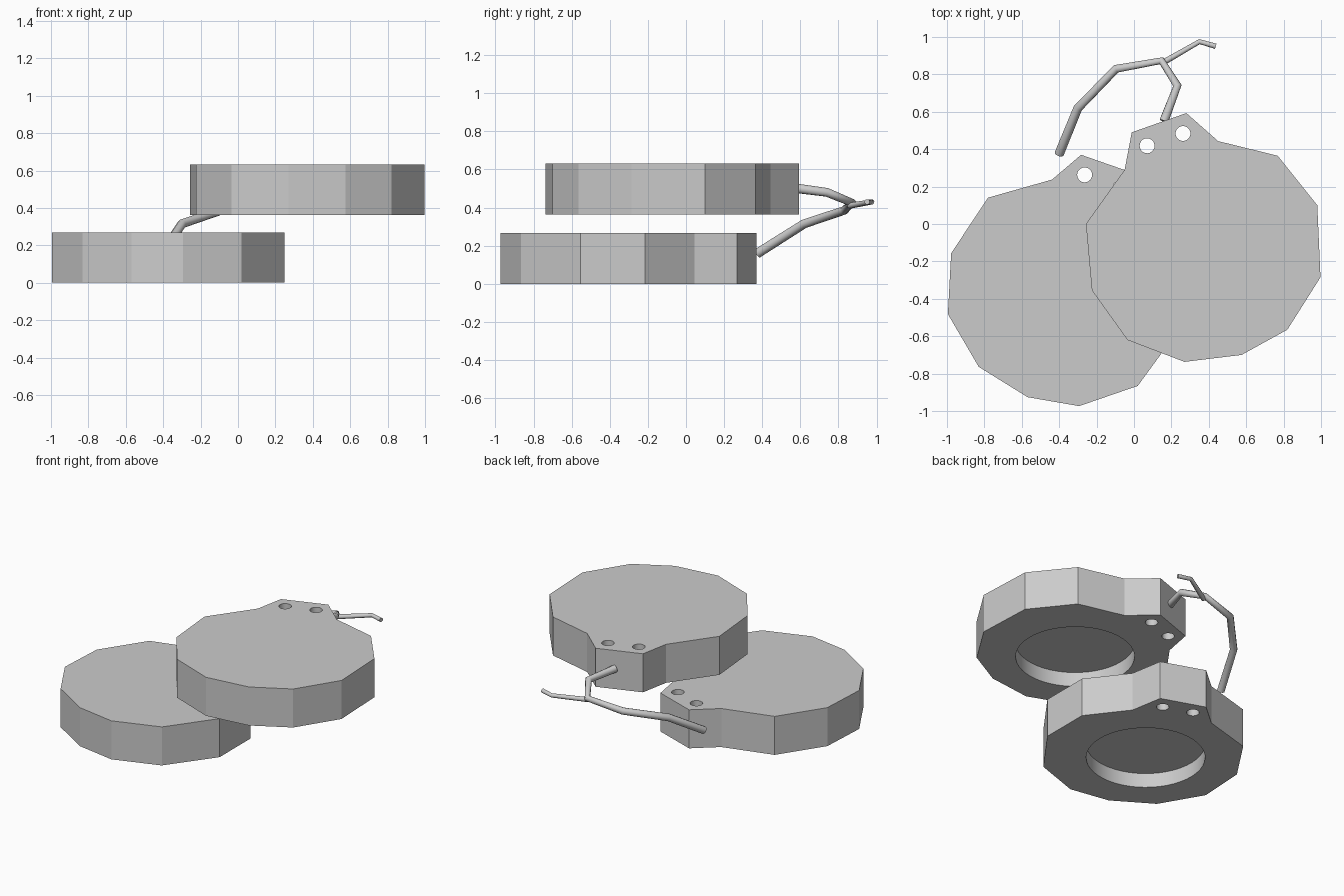
import bpy, bmesh, math
from mathutils import Matrix, Vector

if "Cube" in bpy.data.objects:
    bpy.data.objects.remove(bpy.data.objects["Cube"])

grey = bpy.data.materials.new("light_grey")
grey.diffuse_color = (0.6, 0.6, 0.6, 1)
grey.use_nodes = True
grey.node_tree.nodes["Principled BSDF"].inputs["Base Color"].default_value = grey.diffuse_color

# Shell outline with a flat tab, as seen from above
OUTLINE = [(-0.012, 0.49), (-0.05, 0.29), (-0.257, 0.0), (-0.225, -0.355),
           (-0.035, -0.62), (0.27, -0.737), (0.575, -0.70), (0.82, -0.565),
           (0.997, -0.285), (0.98, 0.10), (0.768, 0.365), (0.45, 0.443), (0.28, 0.593)]
PIVOT = Vector((-0.012, 0.49, 0))
HEIGHT = 0.268


def cylinder(name, x, y, radius, z0, z1, sides):
    bpy.ops.mesh.primitive_cylinder_add(vertices=sides, radius=radius, depth=z1 - z0,
                                        location=(x, y, (z0 + z1) / 2))
    ob = bpy.context.object
    ob.name = name
    return ob


def shell(name, matrix):
    bm = bmesh.new()
    base = bm.faces.new([bm.verts.new((x, y, 0)) for x, y in OUTLINE])
    top = bmesh.ops.extrude_face_region(bm, geom=[base])["geom"]
    bmesh.ops.translate(bm, vec=(0, 0, HEIGHT),
                        verts=[v for v in top if isinstance(v, bmesh.types.BMVert)])
    bmesh.ops.recalc_face_normals(bm, faces=bm.faces)
    mesh = bpy.data.meshes.new(name)
    bm.to_mesh(mesh)
    bm.free()
    ob = bpy.data.objects.new(name, mesh)
    bpy.context.collection.objects.link(ob)
    mesh.materials.append(grey)
    # Round hollow underneath and two cord holes through the tab
    cutters = [cylinder("hollow_cutter", 0.355, -0.155, 0.375, -0.1, 0.1, 48),
               cylinder("hole_cutter", 0.07, 0.418, 0.04, -0.1, 0.5, 20),
               cylinder("hole_cutter", 0.262, 0.484, 0.04, -0.1, 0.5, 20)]
    bpy.context.view_layer.objects.active = ob
    for c in cutters:
        mod = ob.modifiers.new("cut", "BOOLEAN")
        mod.operation, mod.solver, mod.object = "DIFFERENCE", "EXACT", c
        bpy.ops.object.modifier_apply(modifier=mod.name)
        bpy.data.objects.remove(c)
    ob.data.materials.clear()
    ob.data.materials.append(grey)
    bpy.ops.object.select_all(action="DESELECT")
    ob.select_set(True)
    bpy.ops.object.shade_smooth_by_angle(angle=math.radians(20))
    ob.data.transform(matrix)


def cord(name, points, radius):
    cu = bpy.data.curves.new(name, "CURVE")
    cu.dimensions = "3D"
    cu.bevel_depth, cu.bevel_resolution, cu.use_fill_caps = radius, 3, True
    sp = cu.splines.new("POLY")
    sp.points.add(len(points) - 1)
    for p, (x, y, z, r) in zip(sp.points, points):
        p.co, p.radius = (x, y, z, 1), r
    cu.materials.append(grey)
    ob = bpy.data.objects.new(name, cu)
    bpy.context.collection.objects.link(ob)


# The lower shell is the same shape, turned about the tab corner
shell("upper_shell", Matrix.Translation((0, 0, 0.363)))
shell("lower_shell", Matrix.Translation((-0.283, 0.37, 0))
      @ Matrix.Rotation(math.radians(-38.7), 4, "Z") @ Matrix.Translation(-PIVOT))

# Tie cord linking the shells, and its loose end
cord("tie_cord", [(-0.40, 0.375, 0.16, 1.1), (-0.30, 0.62, 0.315, 1.05), (-0.095, 0.83, 0.385, 1),
                  (0.147, 0.873, 0.425, 0.9), (0.232, 0.74, 0.48, 1), (0.16, 0.55, 0.505, 1.1)], 0.023)
cord("loose_end", [(0.15, 0.86, 0.41, 1), (0.35, 0.975, 0.43, 0.85), (0.437, 0.95, 0.43, 0.9)], 0.016)
